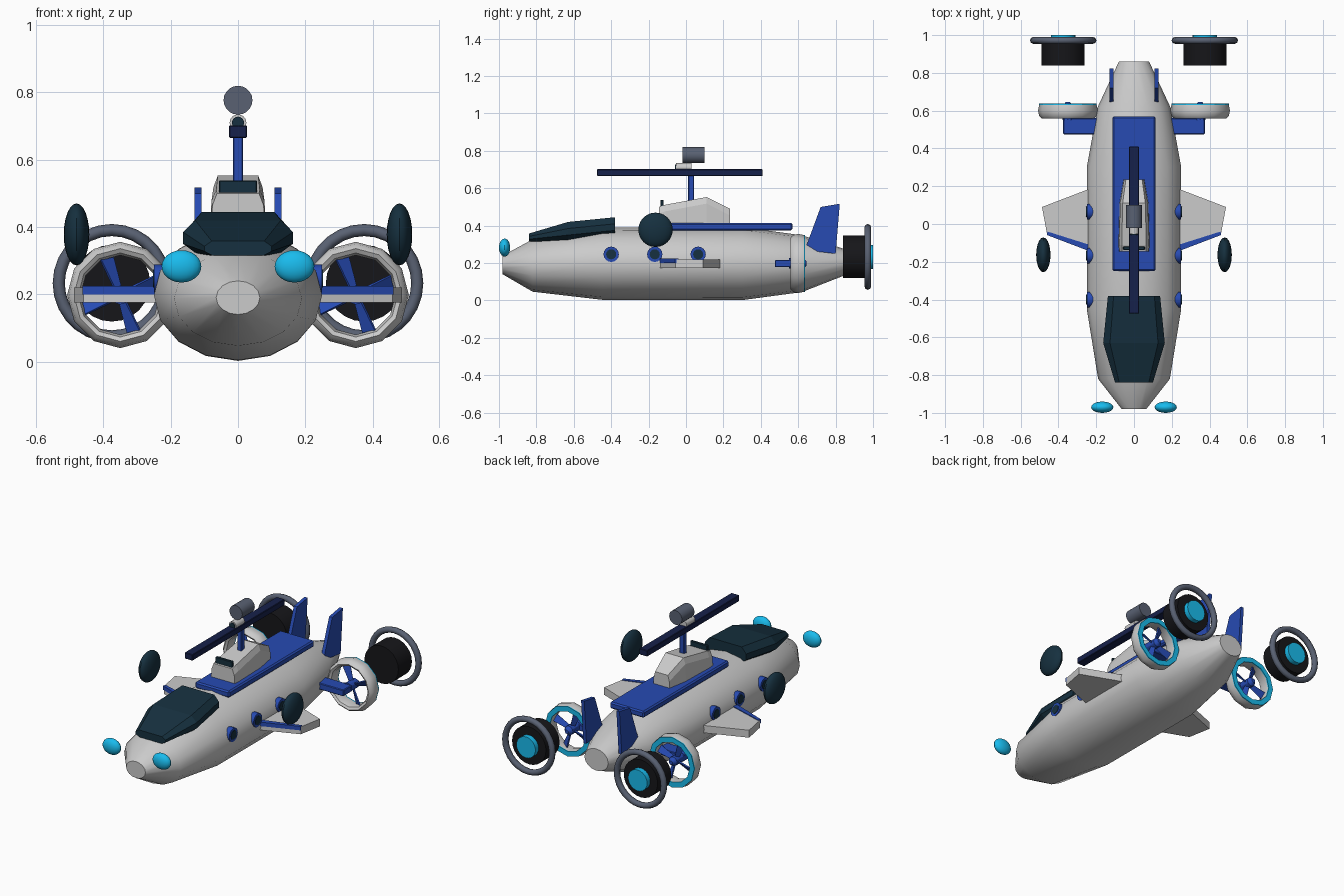
import bpy, bmesh
from math import sin, cos, pi, radians
from mathutils import Matrix, Vector

if "Cube" in bpy.data.objects:
    bpy.data.objects.remove(bpy.data.objects["Cube"])


def colour(name, r, g, b):
    m = bpy.data.materials.new(name)
    m.diffuse_color = (r, g, b, 1)
    m.use_nodes = True
    m.node_tree.nodes["Principled BSDF"].inputs["Base Color"].default_value = m.diffuse_color
    return m


BLUE = colour("blue", 0.02, 0.07, 0.45)
NAVY = colour("navy", 0.008, 0.015, 0.07)
TEAL = colour("dark_glass", 0.008, 0.03, 0.05)
CYAN = colour("cyan", 0.01, 0.5, 0.85)
BLACK = colour("black", 0.008, 0.008, 0.01)
STEEL = colour("steel", 0.1, 0.12, 0.17)


def finish(bm, name, mat=None, bevel=0, smooth=None):
    bmesh.ops.recalc_face_normals(bm, faces=bm.faces)
    if bevel:
        bmesh.ops.bevel(bm, geom=bm.edges[:], offset=bevel, segments=1, affect='EDGES')
    me = bpy.data.meshes.new(name)
    bm.to_mesh(me)
    bm.free()
    ob = bpy.data.objects.new(name, me)
    bpy.context.collection.objects.link(ob)
    if mat:
        me.materials.append(mat)
    if smooth:
        bpy.ops.object.select_all(action='DESELECT')
        ob.select_set(True)
        bpy.context.view_layer.objects.active = ob
        bpy.ops.object.shade_smooth_by_angle(angle=radians(smooth))
    return ob


def loft(name, rings, mat=None, closed=False, **kw):
    """Skin a list of point rings; cap the ends or join last to first."""
    bm = bmesh.new()
    vs = [[bm.verts.new(p) for p in ring] for ring in rings]
    n = len(vs[0])
    for a, b in zip(vs, vs[1:] + (vs[:1] if closed else [])):
        for i in range(n):
            j = (i + 1) % n
            bm.faces.new((a[i], a[j], b[j], b[i]))
    if not closed:
        bm.faces.new(vs[0])
        bm.faces.new(vs[-1])
    return finish(bm, name, mat, **kw)


def oval(x, y, z, rx, rz, n):
    return [(x + rx * cos(2 * pi * i / n), y, z + rz * sin(2 * pi * i / n)) for i in range(n)]


def lathe(name, x, z, profile, n, mat=None, **kw):
    """Closed (radius, y) profile turned about a y-axis line."""
    return loft(name, [oval(x, y, z, r, r, n) for r, y in profile], mat, **kw)


def box(name, lo, hi, mat=None, bevel=0):
    bm = bmesh.new()
    lo, hi = Vector(lo), Vector(hi)
    bmesh.ops.create_cube(bm, size=1, matrix=Matrix.Translation((lo + hi) / 2)
                          @ Matrix.Diagonal((*(hi - lo), 1)))
    return finish(bm, name, mat, bevel)


def ball(name, c, r, mat):
    bm = bmesh.new()
    bmesh.ops.create_uvsphere(bm, u_segments=20, v_segments=12, radius=1,
                              matrix=Matrix.Translation(c) @ Matrix.Diagonal((*r, 1)))
    return finish(bm, name, mat, smooth=30)


def disc_x(name, x0, x1, y, z, r, mat):
    rings = [[(x, y + r * cos(i * pi / 8), z + r * sin(i * pi / 8)) for i in range(16)] for x in (x0, x1)]
    return loft(name, rings, mat, smooth=30)


def plate(name, pts, z0, z1, mat=None):
    return loft(name, [[(x, y, z) for x, y in pts] for z in (z0, z1)], mat)


# Hull: (y, half width, centre z, half height)
hull = [(-0.98, 0.065, 0.19, 0.05), (-0.82, 0.19, 0.187, 0.14), (-0.45, 0.25, 0.197, 0.193),
        (0.3, 0.25, 0.197, 0.195), (0.62, 0.192, 0.197, 0.152), (0.86, 0.08, 0.205, 0.066)]
loft("hull", [oval(0, y, z, w, h, 16) for y, w, z, h in hull], smooth=35)


# Canopy: chamfered sections (y, half width, bottom, top)
def canopy_section(y, w, b, t):
    h = t - b
    half = [(w * 0.75, b), (w, b + h * 0.3), (w, b + h * 0.65), (w * 0.78, t)]
    return [(x, y, z) for x, z in half] + [(-x, y, z) for x, z in reversed(half)]


loft("canopy", [canopy_section(*s) for s in
                [(-0.84, 0.1, 0.315, 0.358), (-0.63, 0.163, 0.32, 0.42), (-0.38, 0.138, 0.345, 0.445)]], TEAL)

# Deck, cabin and cabin window
box("deck", (-0.115, -0.25, 0.375), (0.115, 0.57, 0.415), BLUE, 0.008)


def cabin_section(y, w, t):
    half = [(w, 0.4), (w * 0.95, t - 0.035), (w * 0.78, t)]
    return [(x, y, z) for x, z in half] + [(-x, y, z) for x, z in reversed(half)]


loft("cabin", [cabin_section(*s) for s in
               [(-0.145, 0.08, 0.5), (-0.11, 0.083, 0.512), (0.11, 0.077, 0.553), (0.235, 0.055, 0.49)]])
box("cabin_window", (-0.057, -0.137, 0.495), (0.057, -0.12, 0.538), TEAL, 0.003)

# Mast, long beam, lamp and drum on top
lathe("mast_collar", 0, 0.71, [(0.025, -0.053), (0.025, 0.03)], 16, smooth=30)
lathe("lamp_lens", 0, 0.71, [(0.018, -0.058), (0.018, -0.04)], 16, TEAL, smooth=30)
box("mast", (-0.015, 0.012, 0.5), (0.015, 0.042, 0.68), BLUE, 0.003)
box("beam", (-0.027, -0.475, 0.665), (0.027, 0.41, 0.702), NAVY, 0.003)
lathe("drum", 0, 0.777, [(0.043, -0.02), (0.043, 0.1)], 20, STEEL, smooth=30)

for s, side in ((-1, "left"), (1, "right")):
    # Nose lights and side pods
    ball(f"nose_light_{side}", (s * 0.168, -0.97, 0.283), (0.059, 0.03, 0.048), CYAN)
    ball(f"side_pod_{side}", (s * 0.48, -0.163, 0.378), (0.038, 0.092, 0.092), TEAL)

    # Portholes
    for i, y in enumerate((-0.4, -0.167, 0.065)):
        disc_x(f"porthole_rim_{side}_{i}", s * 0.2, s * 0.25, y, 0.247, 0.041, BLUE)
        disc_x(f"porthole_glass_{side}_{i}", s * 0.21, s * 0.253, y, 0.247, 0.027, TEAL)

    # Wing with a leading edge stripe
    plate(f"wing_{side}", [(s * x, y) for x, y in
                           [(0.2, 0.2), (0.487, 0.09), (0.46, -0.055), (0.2, -0.155)]], 0.175, 0.22)
    plate(f"wing_stripe_{side}", [(s * x, y) for x, y in
                                  [(0.22, -0.115), (0.458, -0.04), (0.462, -0.058), (0.22, -0.15)]],
          0.2, 0.224, BLUE)

    # Tail fin
    fin = [(0.635, 0.27), (0.72, 0.5), (0.822, 0.517), (0.8, 0.25)]
    loft(f"tail_fin_{side}", [[(s * x, y, z) for y, z in fin] for x in (0.108, 0.129)], BLUE)

    # Ducted propeller on its bracket
    px, pz = s * 0.35, 0.198
    box(f"duct_bracket_{side}", (min(s * 0.15, s * 0.375), 0.475, 0.178),
        (max(s * 0.15, s * 0.375), 0.56, 0.217), BLUE, 0.004)
    lathe(f"duct_{side}", px, pz, [(0.152, 0.63), (0.158, 0.6), (0.152, 0.572), (0.138, 0.558),
                                   (0.125, 0.566), (0.118, 0.59), (0.121, 0.63)],
          12, closed=True, smooth=35)
    lathe(f"duct_glow_{side}", px, pz, [(0.152, 0.628), (0.152, 0.637), (0.121, 0.637), (0.121, 0.628)],
          12, CYAN, closed=True)
    lathe(f"propeller_hub_{side}", px, pz, [(0.028, 0.55), (0.028, 0.625), (0.012, 0.645)], 12, BLUE, smooth=30)
    for k in range(4):
        turn = Matrix.Translation((px, 0.597, pz)) @ Matrix.Rotation(-radians(20 + 90 * k), 4, 'Y')
        rings = []
        for r, w, pitch in ((0.015, 0.012, 45), (0.118, 0.022, 30)):
            tilt = Matrix.Rotation(radians(pitch), 4, 'X')
            rings.append([turn @ (tilt @ Vector((0, a * 0.004, b * w)) + Vector((r, 0, 0)))
                          for a, b in ((-1, -1), (1, -1), (1, 1), (-1, 1))])
        loft(f"propeller_blade_{side}_{k}", rings, BLUE)

    # Rear thruster: body, guard ring, glowing core
    tx, tz = s * 0.375, 0.233
    lathe(f"thruster_{side}", tx, tz, [(0.114, 0.84), (0.114, 0.97)], 24, BLACK, smooth=30)
    lathe(f"thruster_core_{side}", tx, tz, [(0.064, 0.95), (0.064, 1.0)], 24, CYAN, smooth=30)
    lathe(f"guard_ring_{side}", tx, tz,
          [(0.158 + 0.018 * cos(a * pi / 4), 0.972 + 0.018 * sin(a * pi / 4)) for a in range(8)],
          28, STEEL, closed=True, smooth=60)
